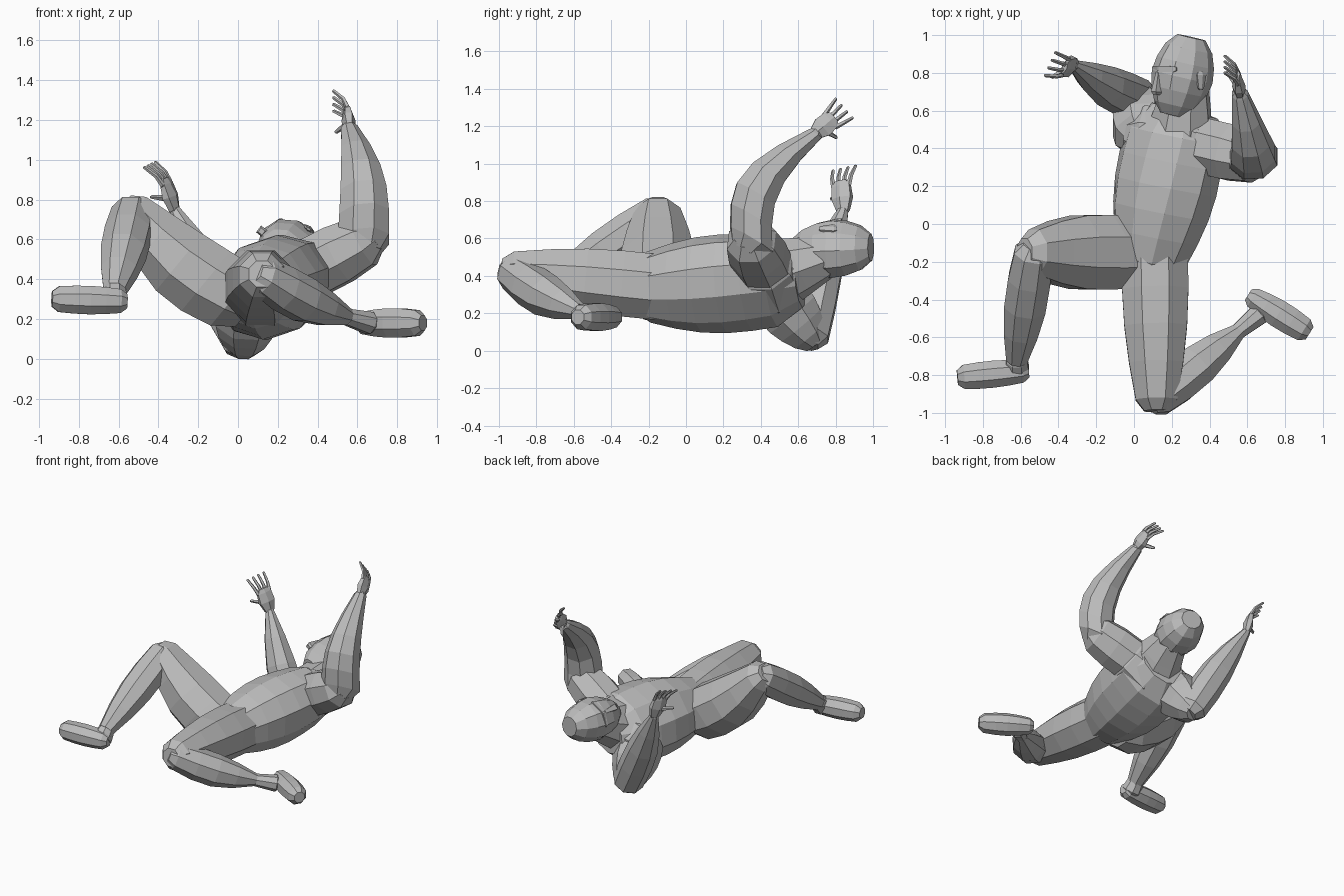
import bpy
import bmesh
from math import cos, sin, pi
from mathutils import Vector

default_cube = bpy.data.objects.get("Cube")
if default_cube:
    bpy.data.objects.remove(default_cube, do_unlink=True)

# One plain grey for the whole figure
grey = bpy.data.materials.new("plain_grey")
grey.use_nodes = True
grey_colour = (.5, .5, .5, 1)
grey.diffuse_color = grey_colour
grey.node_tree.nodes["Principled BSDF"].inputs["Base Color"].default_value = grey_colour


def limb(name, start, end, start_size, end_size, bulge=0, bow=(0, 0, 0),
         flat_start=1, flat_end=1, up=(0, 0, 1), steps=4, sides=8):
    """Faceted muscle form between two joints, swelling and bowing midway.
    Its depth follows the up direction, scaled by the flat values."""
    start, end, bow = Vector(start), Vector(end), Vector(bow)
    axis = (end - start).normalized()
    across = axis.cross(Vector(up)).normalized()
    depth = across.cross(axis)
    bm = bmesh.new()
    rings = []

    def add_ring(centre, size, flat):
        angles = [2 * pi * (k + .5) / sides for k in range(sides)]
        rings.append([bm.verts.new(centre + size * (
            across * cos(a) + depth * sin(a) * flat)) for a in angles])

    # Smaller rings past both joints round off the ends
    add_ring(start - axis * start_size / 2, start_size * .6, flat_start)
    for i in range(steps + 1):
        t = i / steps
        swell = sin(pi * t)
        size = start_size + (end_size - start_size) * t + bulge * swell
        flat = flat_start + (flat_end - flat_start) * t
        add_ring(start.lerp(end, t) + bow * swell, size, flat)
    add_ring(end + axis * end_size / 2, end_size * .6, flat_end)

    for lower, upper in zip(rings, rings[1:]):
        for k in range(sides):
            n = (k + 1) % sides
            bm.faces.new((lower[k], lower[n], upper[n], upper[k]))
    bm.faces.new(rings[0])
    bm.faces.new(rings[-1])
    bmesh.ops.recalc_face_normals(bm, faces=bm.faces[:])
    mesh = bpy.data.meshes.new(name)
    bm.to_mesh(mesh)
    bm.free()
    mesh.materials.append(grey)
    part = bpy.data.objects.new(name, mesh)
    bpy.context.collection.objects.link(part)


def hand(side, wrist, knuckles, palm, thumb_side):
    """Flat palm with four fanned, curled fingers and a thumb."""
    wrist, knuckles, palm = Vector(wrist), Vector(knuckles), Vector(palm)
    reach = (knuckles - wrist).normalized()
    spread = reach.cross(palm).normalized()
    limb(side + "_palm", wrist, knuckles, .04, .06, .015, flat_start=.7,
         flat_end=.4, up=palm, steps=2, sides=6)
    for i, finger in enumerate(("index", "middle", "ring", "little")):
        fan = spread * (i - 1.5)
        root = knuckles + fan * .03
        tip = root + reach * .1 + fan * .015 + palm * .06
        limb(f"{side}_{finger}_finger", root, tip, .014, .009,
             bow=palm * -.015, up=palm, steps=2, sides=5)
    middle = wrist.lerp(knuckles, .4)
    tip = middle + spread * thumb_side * .09 + palm * .06 + reach * .03
    limb(side + "_thumb", middle, tip, .02, .01, up=reach, steps=2, sides=5)


# Torso, rolled so that the left shoulder is raised
chest_front = Vector((-.57, 0, .82))
limb("torso", (.09, -.2, .34), (.22, .47, .37), .19, .29, .045,
     flat_end=.76, up=chest_front, steps=5, sides=10)

# Neck and head, with the face turned up and to the right
face = Vector((-.8, 0, .6))
chin_to_crown = Vector((0, 1, 0))
head_side = face.cross(chin_to_crown)
limb("neck", (.24, .49, .41), (.28, .74, .5), .21, .12, up=face, flat_start=.8, steps=2)
limb("head", (.22, .63, .54), (.29, .93, .55), .11, .12, .04,
     flat_start=1.1, flat_end=1.1, up=face, sides=10)
limb("nose", (.12, .7, .64), (.13, .8, .64), .03, .015, up=face, steps=1, sides=4)
for side, sign in (("left", -1), ("right", 1)):
    # Brows and ears mirrored about the middle of the face
    outward = head_side * sign
    brow = Vector((.14, .82, .64))
    limb(side + "_brow", brow, brow + outward * .09 - face * .03, .025, .02,
         up=face, steps=1, sides=4)
    ear = Vector((.27, .72, .54)) + outward * .14
    limb(side + "_ear", ear, ear + chin_to_crown * .07, .02, .035,
         flat_start=.5, flat_end=.5, up=outward, steps=1, sides=6)

# Raised left arm, with the shoulder blade spreading into the back
left_shoulder = (.38, .41, .46)
left_elbow = (.63, .35, .59)
left_wrist = (.56, .69, 1.16)
limb("left_shoulder_blade", (.22, .44, .36), left_shoulder, .2, .17, steps=2)
limb("left_upper_arm", left_shoulder, left_elbow, .16, .14, .01, steps=2)
limb("left_forearm", left_elbow, left_wrist, .14, .045, .025,
     bow=(.03, -.12, .02), up=(1, 0, 0), steps=5)
hand("left", left_wrist, (.55, .77, 1.23), (-1, 0, 0), -1)

# Right arm, folded with the elbow on the ground
right_shoulder = (.05, .47, .31)
right_elbow = (.03, .66, .08)
right_wrist = (-.32, .84, .75)
limb("right_shoulder_blade", (.2, .45, .34), right_shoulder, .18, .17, steps=2)
limb("right_upper_arm", right_shoulder, right_elbow, .16, .11, .03, up=(1, 0, 0))
limb("right_forearm", right_elbow, right_wrist, .11, .03, .04,
     bow=(0, -.02, 0), up=(0, 1, 0))
hand("right", right_wrist, (-.36, .83, .88), (-.9, .4, 0), 1)

# Left leg, thigh lying forward and shin folded outward
left_hip = (.11, -.15, .34)
left_knee = (.12, -.93, .42)
left_ankle = (.55, -.57, .21)
limb("left_thigh", left_hip, left_knee, .19, .12, .025)
limb("left_shin", left_knee, left_ankle, .1, .045, .045, bow=(0, 0, -.02))
limb("left_ankle", left_ankle, (.66, -.48, .18), .045, .06, steps=1)
limb("left_foot", (.63, -.39, .18), (.9, -.56, .18), .06, .07, .015)

# Right leg, knee raised and foot turned out
right_hip = (-.02, -.15, .31)
right_knee = (-.53, -.15, .73)
right_ankle = (-.62, -.72, .34)
limb("right_thigh", right_hip, right_knee, .2, .13, .045, bow=(-.02, 0, -.035),
     flat_end=.9)
limb("right_shin", right_knee, right_ankle, .11, .06, .035)
limb("right_ankle", right_ankle, (-.62, -.77, .29), .06, .07, steps=1)
limb("right_foot", (-.59, -.78, .29), (-.9, -.81, .3), .065, .07, .01)
